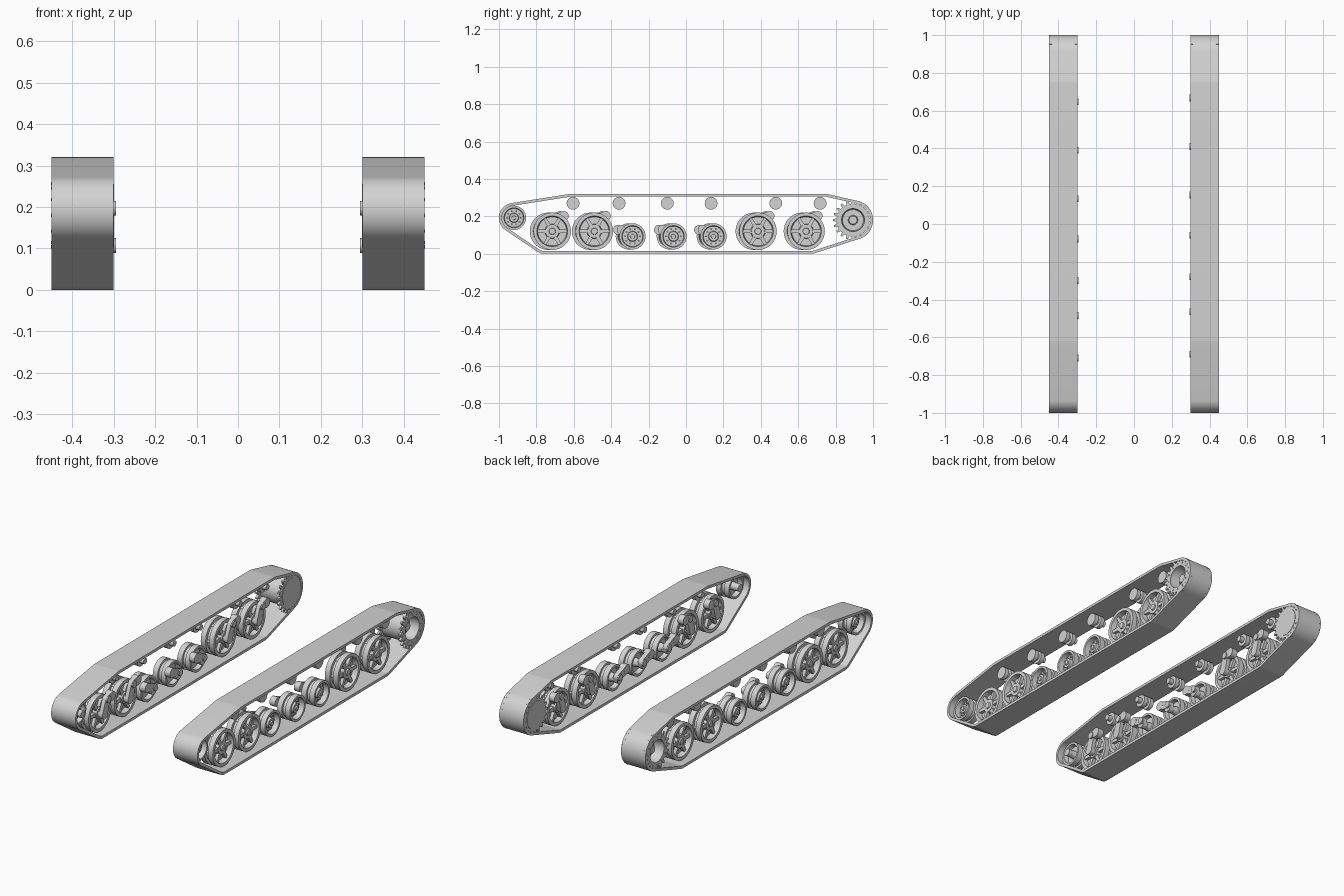
import bpy, bmesh
from math import sin, cos, pi, radians
from mathutils import Vector, geometry

cube = bpy.data.objects.get("Cube")
if cube:
    bpy.data.objects.remove(cube, do_unlink=True)

metal = bpy.data.materials.new("plain_grey")
metal.use_nodes = True
metal.diffuse_color = (0.65, 0.65, 0.65, 1)
metal.node_tree.nodes["Principled BSDF"].inputs["Base Color"].default_value = metal.diffuse_color


def finish(bm, name):
    bmesh.ops.recalc_face_normals(bm, faces=bm.faces)
    mesh = bpy.data.meshes.new(name)
    bm.to_mesh(mesh)
    bm.free()
    mesh.materials.append(metal)
    mesh.shade_smooth()
    mesh.set_sharp_from_angle(angle=radians(32))
    obj = bpy.data.objects.new(name, mesh)
    bpy.context.collection.objects.link(obj)
    return obj


def circle(y, z, r, n):
    return [(y + r * cos(2 * pi * i / n), z + r * sin(2 * pi * i / n)) for i in range(n)]


def bridge(bm, rings, closed=False):
    """Join consecutive equal rings of vertices with quads."""
    pairs = list(zip(rings, rings[1:])) + ([(rings[-1], rings[0])] if closed else [])
    for a, b in pairs:
        for i in range(len(a)):
            j = (i + 1) % len(a)
            bm.faces.new((a[i], a[j], b[j], b[i]))


def loop(bm, s, u, pts):
    return [bm.verts.new((s * u, y, z)) for y, z in pts]


def lathe(bm, s, y, z, profile, k=1.0, n=36):
    """Turn (distance from centre plane, radius) pairs about a cross axle, capped."""
    rings = [loop(bm, s, u, circle(y, z, r * k, n)) for u, r in profile]
    bridge(bm, rings)
    bm.faces.new(rings[0])
    bm.faces.new(rings[-1])


def link(bm, s, u0, u1, a, b, ra, rb):
    """Rounded tapering bar between two centres."""
    verts = [v for u in (u0, u1) for c, r in ((a, ra), (b, rb))
             for v in loop(bm, s, u, circle(*c, r, 16))]
    res = bmesh.ops.convex_hull(bm, input=verts)
    inner = [g for g in res["geom_interior"] if isinstance(g, bmesh.types.BMVert)]
    bmesh.ops.delete(bm, geom=inner, context="VERTS")
    bmesh.ops.dissolve_limit(bm, angle_limit=radians(1), verts=bm.verts[:], edges=bm.edges[:])


def bolts(bm, s, y, z, ring, u0, u1, r, count):
    for by, bz in circle(y, z, ring, count):
        lathe(bm, s, by, bz, [(u0, r), (u1, r)], n=8)


def gear(bm, s, y, z, u0, u1, root, tip, hole, teeth=20):
    """Toothed ring plate."""
    outer, inner = [], []
    for i in range(teeth):
        for f, r in ((-.32, root), (-.14, tip), (.14, tip), (.32, root)):
            a = 2 * pi * (i + f) / teeth
            outer.append((y + r * cos(a), z + r * sin(a)))
            inner.append((y + hole * cos(a), z + hole * sin(a)))
    bridge(bm, [loop(bm, s, u, p) for u, p in
                ((u0, inner), (u0, outer), (u1, outer), (u1, inner))], closed=True)


# Centres and radii of the rounded corners of the belt
CORNERS = [(-.92, .192, .08), (.895, .18, .105), (-.615, .26, .06),
           (.745, .26, .06), (.67, .06, .06), (-.76, .06, .06)]
IDLER, SPROCKET = (-.92, .192), (.893, .18)
BIG, SMALL = (-.715, -.49, .385, .642), (-.286, -.067, .147)
ROLLERS = (-.604, -.358, -.1, .134, .48, .717)

WHEEL = [(.335, .03), (.36, .034), (.36, .076), (.335, .082), (.335, .1),
         (.365, .1), (.365, .084), (.385, .084), (.385, .1), (.415, .1),
         (.415, .082), (.385, .077), (.385, .04), (.405, .036), (.405, .018),
         (.412, .016)]
ROLLER = [(.32, .016), (.345, .016), (.345, .034), (.368, .034), (.368, .018),
          (.385, .018), (.385, .034), (.408, .034)]
DRUM = [(.299, .075), (.436, .075), (.436, .062), (.39, .056), (.39, .026),
        (.42, .022)]


def road_wheel(s, y, z, r, big):
    bm = bmesh.new()
    lathe(bm, s, y, z, WHEEL, r / .1)
    if big:
        # spokes on both faces
        for a, b in zip(circle(y, z, .034, 6), circle(y, z, .08, 6)):
            link(bm, s, .342, .403, a, b, .011, .008)
    else:
        bolts(bm, s, y, z, .04, .384, .394, .005, 10)
    finish(bm, "large_road_wheel" if big else "small_road_wheel")

    # suspension arm with pivot pin and boss on the inboard side
    pin = (y + .025, z + .077) if big else (y + .007, z + .014)
    boss = (y + .062, z + .082) if big else (y - .058, z + .035)
    bm = bmesh.new()
    link(bm, s, .303, .325, (y, z), pin, .024, .02)
    link(bm, s, .300, .325, pin, boss, .02, .024)
    lathe(bm, s, y, z, [(.31, .02), (.34, .02)], n=20)
    lathe(bm, s, *pin, [(.294, .018), (.32, .018)], n=20)
    lathe(bm, s, *boss, [(.299, .026), (.333, .026)], n=20)
    finish(bm, "suspension_arm")


for s in (1, -1):
    shift = 0 if s > 0 else -.02

    # belt: hull of the corner circles, with an even wall thickness
    outer = [p for y, z, r in CORNERS for p in circle(y, z, r, 64)]
    inner = [p for y, z, r in CORNERS for p in circle(y, z, r - .015, 64)]
    order = geometry.convex_hull_2d([Vector(p) for p in outer])
    path_out, path_in = [outer[i] for i in order], [inner[i] for i in order]
    bm = bmesh.new()
    bridge(bm, [loop(bm, s, u, p) for u, p in
                ((.3, path_in), (.3, path_out), (.45, path_out), (.45, path_in))], closed=True)
    finish(bm, "track_belt")

    # road wheels, staggered between the two sides
    for y in BIG:
        road_wheel(s, y + shift, .12, .1, True)
    for y in SMALL:
        road_wheel(s, y + shift, .093, .07, False)

    # return rollers
    for y in ROLLERS:
        bm = bmesh.new()
        lathe(bm, s, y, .27, ROLLER, n=28)
        finish(bm, "return_roller")

    # front idler
    bm = bmesh.new()
    lathe(bm, s, *IDLER, WHEEL, .65)
    bolts(bm, s, *IDLER, .037, .384, .394, .005, 10)
    lathe(bm, s, *IDLER, [(.31, .02), (.34, .02)], n=20)
    finish(bm, "idler_wheel")

    # rear drive sprocket
    bm = bmesh.new()
    lathe(bm, s, *SPROCKET, DRUM)
    for u0, u1 in ((.301, .313), (.435, .448)):
        gear(bm, s, *SPROCKET, u0, u1, .088, .107, .061)
    bolts(bm, s, *SPROCKET, .041, .389, .398, .005, 12)
    bolts(bm, s, *SPROCKET, .076, .447, .451, .004, 12)
    finish(bm, "drive_sprocket")
